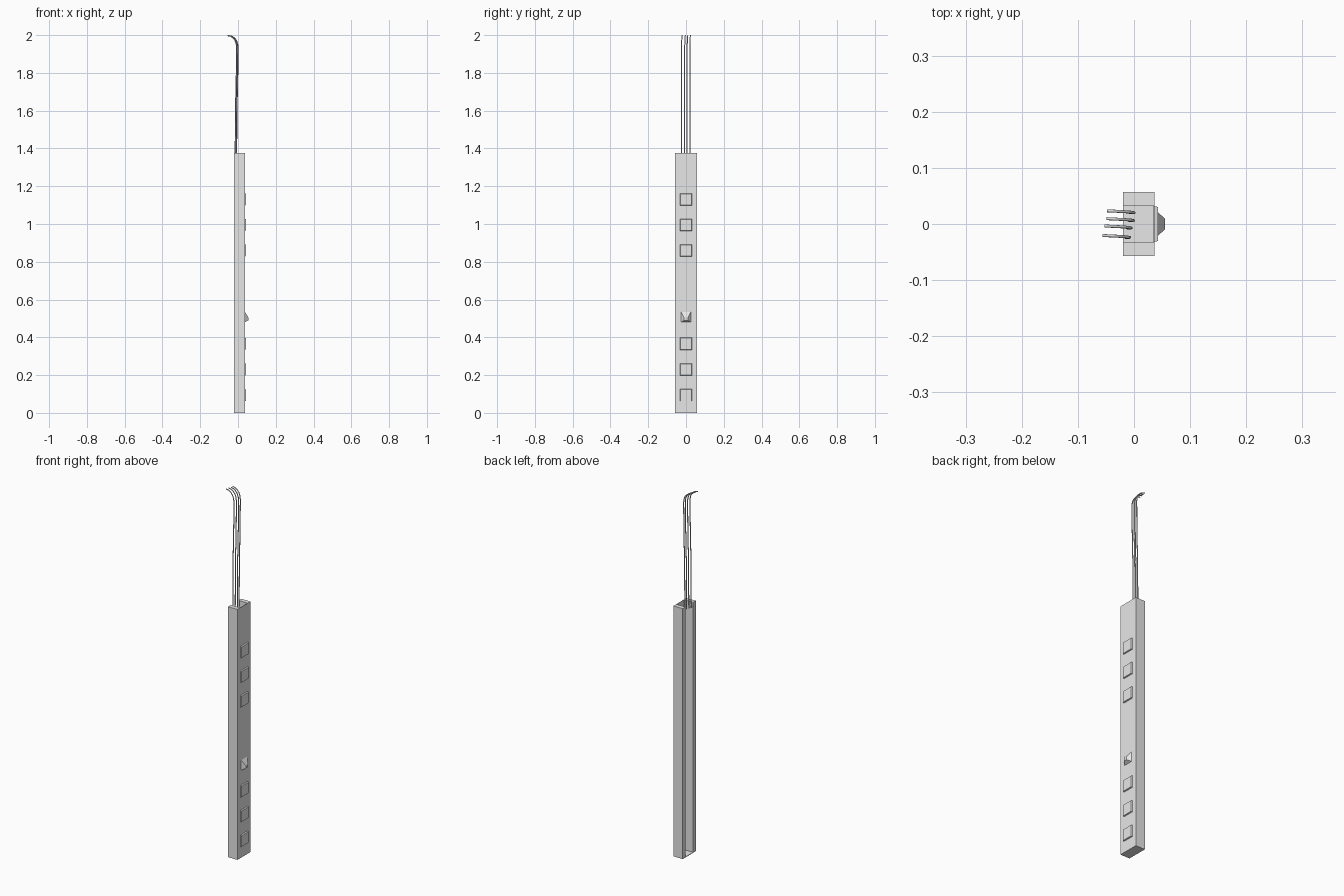
import bpy, bmesh, math
from mathutils import Vector

if "Cube" in bpy.data.objects:
    bpy.data.objects.remove(bpy.data.objects["Cube"])


def mat(name, r, g, b):
    m = bpy.data.materials.new(name)
    m.diffuse_color = (r, g, b, 1)
    m.use_nodes = True
    m.node_tree.nodes["Principled BSDF"].inputs["Base Color"].default_value = m.diffuse_color
    return m


GREY = mat("light_grey", 0.8, 0.8, 0.8)


def finish(name, bm, material):
    bmesh.ops.recalc_face_normals(bm, faces=bm.faces)
    me = bpy.data.meshes.new(name)
    bm.to_mesh(me)
    bm.free()
    me.materials.append(material)
    ob = bpy.data.objects.new(name, me)
    bpy.context.collection.objects.link(ob)
    return ob


def frustum(name, back, front, material):
    """Solid between two rectangles (x, y0, y1, z0, z1) facing +x."""
    bm = bmesh.new()
    rings = []
    for x, y0, y1, z0, z1 in (back, front):
        rings.append([bm.verts.new((x, y, z)) for y, z in
                      ((y0, z0), (y1, z0), (y1, z1), (y0, z1))])
    a, b = rings
    bm.faces.new(a[::-1])
    bm.faces.new(b)
    for i in range(4):
        j = (i + 1) % 4
        bm.faces.new((a[i], a[j], b[j], b[i]))
    return finish(name, bm, material)


def box(name, x0, x1, y0, y1, z0, z1, material):
    return frustum(name, (x0, y0, y1, z0, z1), (x1, y0, y1, z0, z1), material)


# Channel: two thick side walls, thin face panel and floor, open at back and top
X0, X1, W, T, H = -0.02, 0.0365, 0.057, 0.024, 1.375
for side, label in ((-1, "front"), (1, "back")):
    y = sorted((side * W, side * (W - T)))
    box("side_wall_" + label, X0, X1, y[0], y[1], 0, H, GREY)
box("face_panel", X1 - 0.002, X1, -W + T, W - T, 0, H, GREY)
box("floor", X0, X1 - 0.002, -W + T, W - T, 0, 0.003, GREY)

# Raised cover plates with slightly bevelled sides
for i, z in enumerate((1.13, 0.995, 0.86, 0.366, 0.23, 0.094)):
    frustum("cover_plate_%d" % (i + 1),
            (X1, -0.032, 0.032, z - 0.032, z + 0.032),
            (0.043, -0.03, 0.03, z - 0.03, z + 0.03), GREY)

# Tapered switch lever, its lower side almost level
frustum("switch_lever", (X1, -0.026, 0.026, 0.48, 0.535),
        (0.055, -0.01, 0.01, 0.49, 0.505), GREY)

# Cables: rise out of the channel and bend towards the back at the top
R = 0.0026
for i, (x, y) in enumerate(((-0.008, -0.024), (-0.005, -0.007),
                            (-0.001, 0.006), (0.0, 0.02))):
    pts = [(x - 0.007, y, 1.35), (x - 0.006, y, 1.58), (x - 0.001, y, 1.8)]
    for k in range(6):
        a = k / 5 * math.pi / 2
        pts.append((x - 0.048 * (1 - math.cos(a)), y + 0.0035 * k / 5,
                    1.94 + (0.06 - R) * math.sin(a)))
    pts = [Vector(p) for p in pts]
    bm = bmesh.new()
    rings = []
    for k, p in enumerate(pts):
        d = (pts[min(k + 1, len(pts) - 1)] - pts[max(k - 1, 0)]).normalized()
        if k == len(pts) - 1:
            d = Vector((-1, 0, 0))
        u = Vector((0, 1, 0))
        v = d.cross(u).normalized()
        rings.append([bm.verts.new(p + R * (math.cos(t) * u + math.sin(t) * v))
                      for t in (n * math.pi / 6 for n in range(12))])
    for a, b in zip(rings, rings[1:]):
        for n in range(12):
            m = (n + 1) % 12
            bm.faces.new((a[n], a[m], b[m], b[n])).smooth = True
    bm.faces.new(rings[0][::-1])
    bm.faces.new(rings[-1])
    finish("cable_%d" % (i + 1), bm, GREY)
